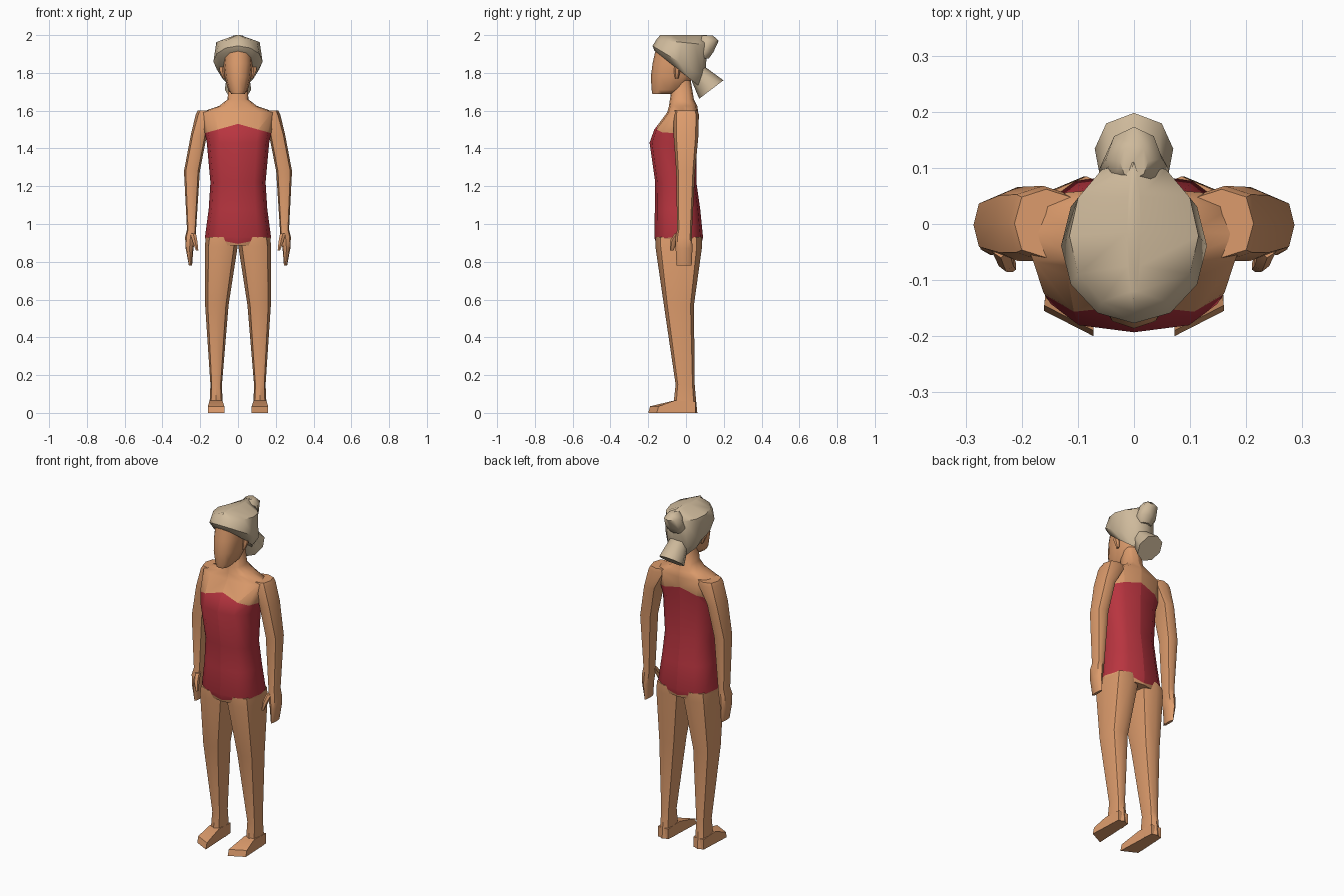
import bpy
import bmesh
import math
from mathutils import Vector

default_cube = bpy.data.objects.get("Cube")
if default_cube:
    bpy.data.objects.remove(default_cube, do_unlink=True)


def make_material(name, colour):
    material = bpy.data.materials.new(name)
    material.use_nodes = True
    material.diffuse_color = (*colour, 1)
    shader = material.node_tree.nodes["Principled BSDF"]
    shader.inputs["Base Color"].default_value = (*colour, 1)
    shader.inputs["Roughness"].default_value = 0.8
    return material


skin = make_material("tan skin", (0.72, 0.33, 0.15))
red = make_material("red swimsuit", (0.48, 0.035, 0.05))
blonde = make_material("ash blonde hair", (0.62, 0.49, 0.33))


def finish(bm, name, materials, mirrored=False, angle=50):
    """Turn a bmesh into a shaded object, mirrored across x if wanted."""
    mesh = bpy.data.meshes.new(name)
    bm.to_mesh(mesh)
    bm.free()
    for material in materials:
        mesh.materials.append(material)
    obj = bpy.data.objects.new(name, mesh)
    bpy.context.collection.objects.link(obj)
    bpy.ops.object.select_all(action="DESELECT")
    obj.select_set(True)
    bpy.context.view_layer.objects.active = obj
    bpy.ops.object.shade_smooth_by_angle(angle=math.radians(angle))
    if mirrored:
        obj.modifiers.new("Mirror", "MIRROR")
    return obj


def power(value, exponent):
    return math.copysign(abs(value) ** exponent, value)


def loft(rings, sides=8, squareness=1.0):
    """Skin rings of (z, x_min, x_max, y_front, y_back, slope along y)."""
    bm = bmesh.new()
    loops = []
    for z, x_min, x_max, y_front, y_back, *slope in rings:
        tilt = slope[0] if slope else 0
        centre = Vector(((x_min + x_max) / 2, (y_front + y_back) / 2, z))
        loop = []
        for i in range(sides):
            turn = math.tau * i / sides
            dx = power(math.sin(turn), squareness) * (x_max - x_min) / 2
            dy = power(math.cos(turn), squareness) * (y_back - y_front) / 2
            loop.append(bm.verts.new(centre + Vector((dx, dy, dy * tilt))))
        loops.append(loop)
    for low, high in zip(loops, loops[1:]):
        for i in range(sides):
            j = (i + 1) % sides
            bm.faces.new((low[i], low[j], high[j], high[i]))
    bm.faces.new(loops[0])
    bm.faces.new(loops[-1])
    bmesh.ops.recalc_face_normals(bm, faces=bm.faces)
    return bm


def centred(rings):
    """Expand (z, half width, ...) rings so they straddle x = 0."""
    return [(z, -w, w, *rest) for z, w, *rest in rings]


def cut(bm, point, normal, clear=False):
    geometry = bm.verts[:] + bm.edges[:] + bm.faces[:]
    bmesh.ops.bisect_plane(bm, geom=geometry, plane_co=point,
                           plane_no=normal, clear_inner=clear)


# Torso and neck, with the swimsuit cut along sloping hems
torso = loft(centred([
    (0.885, 0.165, -0.155, 0.08),
    (0.93, 0.175, -0.168, 0.09),
    (1.08, 0.155, -0.165, 0.075),
    (1.22, 0.146, -0.163, 0.055),
    (1.43, 0.165, -0.193, 0.055),
    (1.5, 0.18, -0.168, 0.06),
    (1.59, 0.2, -0.1, 0.065),
    (1.625, 0.1, -0.09, 0.06),
    (1.66, 0.055, -0.085, 0.042),
    (1.76, 0.05, -0.07, 0.025),
]), sides=12, squareness=0.75)
top_hem = (Vector((0, 0, 1.53)), Vector((0.28, 0, 1)))
low_hem = (Vector((0, 0, 0.895)), Vector((-0.2, 0, 1)))
cut(torso, Vector(), Vector((1, 0, 0)), clear=True)
for hem in (top_hem, low_hem):
    cut(torso, *hem)
for face in torso.faces:
    middle = face.calc_center_median()
    below_top = (middle - top_hem[0]).dot(top_hem[1]) < 0
    above_low = (middle - low_hem[0]).dot(low_hem[1]) > 0
    face.material_index = int(below_top and above_low)
finish(torso, "torso", [skin, red], mirrored=True, angle=60)

# Arms with flat tapering hands
arm = loft([
    (1.6, 0.1, 0.213, -0.06, 0.062),
    (1.58, 0.1, 0.224, -0.066, 0.068),
    (1.47, 0.165, 0.25, -0.066, 0.066),
    (1.28, 0.202, 0.286, -0.052, 0.048),
    (0.97, 0.222, 0.27, -0.047, 0.032),
    (0.93, 0.224, 0.28, -0.055, 0.032),
    (0.87, 0.236, 0.277, -0.055, 0.034),
    (0.78, 0.243, 0.26, -0.05, 0.03),
], squareness=0.75)
finish(arm, "arms", [skin], mirrored=True)

# Thumbs
thumb = loft([
    (0.95, 0.22, 0.255, -0.06, -0.02),
    (0.91, 0.213, 0.243, -0.085, -0.045),
    (0.86, 0.209, 0.224, -0.086, -0.066),
], sides=6)
finish(thumb, "thumbs", [skin], mirrored=True)

# Legs
leg = loft([
    (0.93, 0, 0.17, -0.162, 0.085),
    (0.88, 0.002, 0.176, -0.162, 0.085),
    (0.57, 0.05, 0.174, -0.117, 0.042),
    (0.15, 0.085, 0.146, -0.055, 0.046),
    (0.06, 0.082, 0.15, -0.065, 0.054),
    (0, 0.078, 0.154, -0.065, 0.06),
], squareness=0.75)
finish(leg, "legs", [skin], mirrored=True)

# Feet: wedge profiles with the toe edge slanting back on the outside
foot = bmesh.new()
wedge = [(0.05, 0), (0.05, 0.06), (-0.06, 0.066), (-0.19, 0.035), (-0.2, 0)]
inner, outer = [], []
for y, z in wedge:
    toe = y < -0.1
    inner.append(foot.verts.new((0.072 if toe else 0.083, y, z)))
    outer.append(foot.verts.new((0.16 if toe else 0.15, y + 0.045 * toe, z)))
foot.faces.new(inner)
foot.faces.new(outer)
for i in range(len(wedge)):
    j = (i + 1) % len(wedge)
    foot.faces.new((inner[i], inner[j], outer[j], outer[i]))
bmesh.ops.recalc_face_normals(foot, faces=foot.faces)
finish(foot, "feet", [skin], mirrored=True, angle=35)

# Head
head = loft(centred([
    (1.688, 0.035, -0.178, -0.07),
    (1.71, 0.052, -0.182, -0.01),
    (1.78, 0.07, -0.186, 0.04),
    (1.85, 0.078, -0.177, 0.06),
    (1.94, 0.075, -0.157, 0.06),
]), sides=12, squareness=0.85)
finish(head, "head", [skin])

# Ears
ear = loft([
    (1.77, 0.066, 0.08, -0.058, -0.04),
    (1.81, 0.066, 0.099, -0.065, -0.03),
    (1.84, 0.066, 0.099, -0.06, -0.028),
], sides=6)
finish(ear, "ears", [skin], mirrored=True)

# Swept-back hair, rising from the nape to the forehead
hair = loft(centred([
    (1.82, 0.095, -0.168, 0.08, -0.8),
    (1.86, 0.13, -0.177, 0.1, -0.6),
    (1.962, 0.115, -0.157, 0.115, -0.1),
    (2, 0.012, -0.137, 0.11),
]), sides=12)
finish(hair, "hair_cap", [blonde])

# Tied bun of hair at the crown
bun = loft(centred([
    (1.875, 0.04, 0.05, 0.12),
    (1.91, 0.062, 0.05, 0.145),
    (1.97, 0.05, 0.06, 0.173),
    (1.997, 0.025, 0.08, 0.143),
]))
finish(bun, "hair_bun", [blonde])

# Flared tail of hair over the nape
tail = loft(centred([
    (1.712, 0.07, 0.07, 0.198, 0.76),
    (1.81, 0.055, 0.02, 0.09, 0.85),
    (1.86, 0.05, 0, 0.07, 0.85),
]))
finish(tail, "hair_tail", [blonde])
